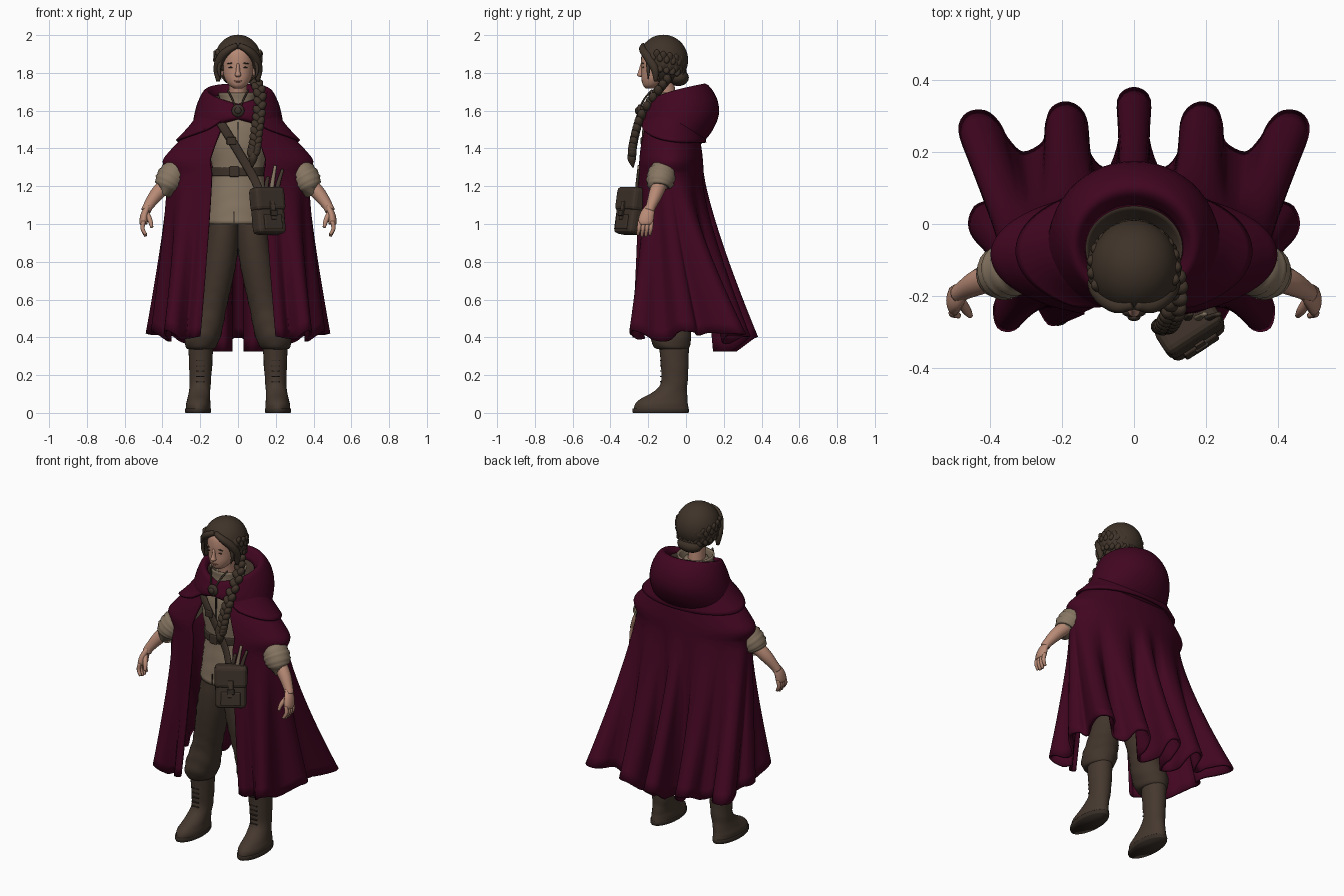
import bpy, bmesh
from math import sin, cos, pi, radians, copysign
from mathutils import Vector, Matrix

cube = bpy.data.objects.get("Cube")
if cube:
    bpy.data.objects.remove(cube, do_unlink=True)


def material(name, *rgb):
    m = bpy.data.materials.new(name)
    m.use_nodes = True
    m.diffuse_color = (*rgb, 1)
    node = next(n for n in m.node_tree.nodes if n.type == 'BSDF_PRINCIPLED')
    node.inputs["Base Color"].default_value = (*rgb, 1)
    node.inputs["Roughness"].default_value = .9
    return m


WINE = material("wine_cloth", .053, .0018, .0145)
LINEN = material("tan_linen", .24, .18, .122)
TROUSER = material("brown_trousers", .054, .036, .025)
BOOT = material("boot_leather", .06, .04, .028)
SOLE = material("dark_sole", .037, .026, .019)
LEATHER = material("bag_leather", .046, .031, .022)
HAIR = material("dark_brown_hair", .049, .033, .022)
SKIN = material("skin", .48, .255, .18)
LIPS = material("lips", .32, .14, .1)
DARK = material("eye_dark", .03, .022, .018)


def finish(name, bm, mat, thick=0, smooth=True):
    bmesh.ops.recalc_face_normals(bm, faces=bm.faces)
    for f in bm.faces:
        f.smooth = smooth
    me = bpy.data.meshes.new(name)
    bm.to_mesh(me)
    bm.free()
    me.materials.append(mat)
    ob = bpy.data.objects.new(name, me)
    bpy.context.collection.objects.link(ob)
    if thick:
        mod = ob.modifiers.new("thickness", 'SOLIDIFY')
        mod.thickness, mod.offset = thick, 0
    return ob


def spline(points, steps=4):
    """Smooth curve through points of any dimension."""
    p = [Vector(q) for q in points]
    p = [2 * p[0] - p[1]] + p + [2 * p[-1] - p[-2]]
    out = []
    for a, b, c, d in zip(p, p[1:], p[2:], p[3:]):
        for i in range(steps):
            t = i / steps
            out.append(b + (c - a) * t / 2 + (2 * a - 5 * b + 4 * c - d) * t * t / 2
                       + (3 * b - a - 3 * c + d) * t ** 3 / 2)
    return out + [p[-2]]


def loft(name, rings, mat, closed=True, caps=True, thick=0):
    bm = bmesh.new()
    rows = [[bm.verts.new(v) for v in r] for r in rings]
    n = len(rows[0])
    for a, b in zip(rows, rows[1:]):
        for i in range(n if closed else n - 1):
            j = (i + 1) % n
            bm.faces.new((a[i], a[j], b[j], b[i]))
    if caps:
        bm.faces.new(rows[0])
        bm.faces.new(rows[-1])
    return finish(name, bm, mat, thick)


def stack(name, levels, mat, s=1, n=28, wrinkle=0, caps=True, thick=0):
    """Horizontal ellipses given as x, y, z, x radius, y radius."""
    rings = []
    for x, y, z, rx, ry in (v[:] for v in spline(levels)):
        ring = []
        for k in range(n):
            a = 2 * pi * k / n
            w = 1 + wrinkle * sin(75 * z + 3 * sin(a) + 2 * cos(2 * a))
            ring.append((s * (x + rx * w * cos(a)), y + ry * w * sin(a), z))
        rings.append(ring)
    return loft(name, rings, mat, True, caps, thick)


def tube(name, path, mat, s=1, wide=1, deep=1, n=14, wrinkle=0):
    """Round or flat tube along x, y, z, radius points."""
    pts = spline([(s * q[0], *q[1:]) for q in path])
    rings = []
    for i, q in enumerate(pts):
        t = (pts[min(i + 1, len(pts) - 1)] - pts[max(i - 1, 0)]).to_3d().normalized()
        side = t.cross(Vector((0, 1, 0))).normalized()
        up = side.cross(t)
        r = q[3] * (1 + wrinkle * sin(2.4 * i))
        rings.append([q.to_3d() + side * r * wide * cos(2 * pi * k / n)
                      + up * r * deep * sin(2 * pi * k / n) for k in range(n)])
    return loft(name, rings, mat)


def balls(name, items, mat):
    """Ellipsoids given as centre, radii and turn about y."""
    bm = bmesh.new()
    for loc, size, turn in items:
        m = Matrix.Translation(loc) @ Matrix.Rotation(turn, 4, 'Y') @ Matrix.Diagonal((*size, 1))
        bmesh.ops.create_uvsphere(bm, u_segments=16, v_segments=10, radius=1, matrix=m)
    return finish(name, bm, mat)


def box(name, loc, size, mat, frame=Matrix(), bevel=.008):
    bm = bmesh.new()
    bmesh.ops.create_cube(bm, size=1, matrix=frame @ Matrix.Translation(loc) @ Matrix.Diagonal((*size, 1)))
    ob = finish(name, bm, mat, smooth=False)
    if bevel:
        mod = ob.modifiers.new("soft_edges", 'BEVEL')
        mod.width, mod.segments = bevel, 3
    return ob


# Cloak: smooth shoulder rings blending into a deeply folded hem
half = [(0, .375), (.04, .345), (.036, .24), (.07, .15), (.125, .19), (.135, .28), (.155, .32), (.19, .335),
        (.225, .32), (.24, .28), (.25, .225), (.31, .195), (.355, .235), (.38, .28), (.415, .31), (.462, .305),
        (.482, .26), (.45, .17), (.4, .075), (.44, .045), (.455, 0), (.435, -.045), (.375, -.09), (.36, -.16),
        (.385, -.23), (.375, -.285), (.335, -.29), (.3, -.25), (.27, -.225), (.235, -.275), (.2, -.27)]
hem = spline([(-x, y) for x, y in half[:0:-1]] + half)
N = len(hem) - 1
across = [copysign(abs(2 * i / N - 1) ** 1.15, i - N / 2) for i in range(N + 1)]
cloak = [[(rx * sin(u * 2.76), -.085 + ry * cos(u * 2.76), z) for u in across]
         for z, rx, ry in spline([(1.6, .14, .1), (1.52, .22, .13), (1.44, .302, .153),
                                  (1.38, .358, .163), (1.33, .392, .168), (1.27, .368, .172)])]
shoulder = cloak[-1]
for step in range(1, 17):
    t = step / 16
    row = []
    for u, top, h in zip(across, shoulder, hem):
        reach = (h - Vector((0, -.08))).length - .35
        low = .325 + .08 * u * u + .75 * min(max(0, reach), .1)
        row.append(Vector(top).lerp((*h, low), t ** 1.25))
        row[-1].z = top[2] + (low - top[2]) * t
    cloak.append(row)
loft("cloak", cloak, WINE, False, False, .014)

# Shoulder cape, parting below the clasp
rows = []
for k, (z, rx, ry, end) in enumerate(spline([(1.63, .14, .1, 3), (1.58, .2, .135, 2.95),
                                             (1.5, .262, .16, 2.8), (1.43, .325, .176, 2.62)])):
    rows.append([(rx * sin(u * end), -.075 + ry * cos(u * end), z + .006 * k * u ** 4) for u in across[::4]])
loft("shoulder_cape", rows, WINE, False, False, .014)

# Lowered hood: half width, front y, back y, front z, back z
rows = []
for w, front, back, zf, zb in spline([(.1, -.17, 0, 1.6, 1.6), (.14, -.19, .055, 1.63, 1.68),
                                      (.17, -.21, .1, 1.62, 1.738), (.205, -.225, .155, 1.6, 1.67),
                                      (.225, -.238, .168, 1.58, 1.58), (.235, -.238, .13, 1.565, 1.49),
                                      (.24, -.22, .07, 1.56, 1.42)]):
    ring = []
    for k in range(48):
        a = 2 * pi * k / 48
        blend = ((1 + cos(a)) / 2) ** .5
        ring.append((w * sin(a), (front + back) / 2 + (back - front) / 2 * cos(a), zf + (zb - zf) * blend))
    rows.append(ring)
loft("hood", rows[4:], WINE, True, False, .012)
loft("hood_lining", rows[:5], TROUSER, True, False, .012)
balls("cloak_clasp", [((0, -.245, 1.6), (.034, .016, .034), 0), ((0, -.26, 1.6), (.018, .01, .018), 0)], LEATHER)
for s in (-1, 1):
    tube("neck_cord", [(.005, -.25, 1.6, .005), (.03, -.222, 1.66, .005), (.055, -.18, 1.71, .005)], LEATHER, s)

# Tunic, collar and belt
stack("tunic", [(0, -.1, 1.0, .168, .126), (0, -.1, 1.08, .158, .12), (0, -.1, 1.17, .148, .111),
                (0, -.1, 1.28, .136, .102), (0, -.1, 1.4, .155, .115), (0, -.1, 1.5, .165, .11),
                (0, -.1, 1.6, .11, .09), (0, -.1, 1.67, .065, .07)], LINEN, wrinkle=.008)
stack("collar", [(0, -.11, 1.58, .08, .09), (0, -.1, 1.65, .09, .092), (0, -.095, 1.695, .102, .1)],
      LINEN, caps=False, thick=.01)
stack("belt", [(0, -.1, 1.255, .145, .11), (0, -.1, 1.275, .144, .111), (0, -.1, 1.3, .145, .111)], LEATHER)
box("belt_buckle", (-.02, -.212, 1.277), (.05, .012, .055), LEATHER)
box("tunic_slit", (-.02, -.223, 1.035), (.005, .008, .06), DARK, bevel=0)
box("tunic_placket", (0, -.214, 1.47), (.006, .008, .14), DARK, bevel=0)
tube("shoulder_strap", [(-.12, -.19, 1.58, .023), (-.07, -.222, 1.5, .023), (.01, -.226, 1.37, .023),
                        (.08, -.235, 1.25, .023), (.12, -.26, 1.16, .021)], LEATHER, deep=.4)
box("strap_buckle", (-.035, -.234, 1.44), (.05, .012, .04), LEATHER)

# Satchel on the left hip and the things it holds
F = (Matrix.Translation((.16, -.298, 1.07)) @ Matrix.Rotation(radians(33), 4, 'Z')
     @ Matrix.Rotation(radians(-9), 4, 'X'))
box("satchel", (0, .005, -.015), (.175, .085, .22), LEATHER, F, .025)
box("satchel_flap", (0, 0, .06), (.185, .09, .13), LEATHER, F, .024)
box("satchel_pocket", (0, -.04, -.065), (.11, .014, .08), LEATHER, F)
box("satchel_tab", (0, -.047, -.005), (.03, .01, .1), BOOT, F, .003)
box("satchel_clasp", (0, -.053, -.02), (.042, .01, .03), SOLE, F, .003)
for i, (dx, top) in enumerate([(-.005, 1.25), (.025, 1.31), (.055, 1.29)]):
    tube("satchel_tool", [(.15 + dx, -.265, 1.12, .012), (.155 + dx, -.26, 1.2, .012),
                          (.165 + dx * 1.3, -.25, top, .008)], (LEATHER, LINEN, BOOT)[i], deep=.7)

# Head, face and neck
stack("neck", [(0, -.1, 1.58, .055, .055), (0, -.105, 1.68, .047, .05), (0, -.12, 1.78, .05, .055)], SKIN)
stack("head", [(0, -.188, 1.718, .022, .025), (0, -.178, 1.735, .047, .05), (0, -.157, 1.77, .071, .079),
               (0, -.146, 1.82, .082, .09), (0, -.142, 1.87, .086, .096), (0, -.135, 1.92, .083, .093),
               (0, -.13, 1.97, .045, .055)], SKIN)
stack("nose", [(0, -.232, 1.778, .008, .012), (0, -.24, 1.787, .017, .02), (0, -.236, 1.81, .011, .016),
               (0, -.23, 1.85, .008, .01)], SKIN, n=14)
balls("lips", [((0, -.229, 1.757), (.023, .007, .005), 0), ((0, -.226, 1.749), (.018, .008, .005), 0)], LIPS)
for s in (-1, 1):
    balls("eye", [((s * .036, -.227, 1.829), (.015, .004, .004), 0)], DARK)
    balls("eyebrow", [((s * .037, -.228, 1.851), (.021, .005, .003), s * .1)], HAIR)
    balls("ear", [((s * .084, -.145, 1.815), (.014, .022, .032), 0)], SKIN)

# Hair cap opened around the face
bm = bmesh.new()
bmesh.ops.create_uvsphere(bm, u_segments=48, v_segments=32, radius=1,
                          matrix=Matrix.Translation((0, -.12, 1.868)) @ Matrix.Diagonal((.12, .127, .13, 1)))
face = [f for f in bm.faces if (c := f.calc_center_median()).y < -.145
        and c.z < 1.93 - 5 * c.x ** 2 and abs(c.x) < .1]
bmesh.ops.delete(bm, geom=face, context='FACES')
finish("hair_cap", bm, HAIR, .008)
for s in (-1, 1):
    tube("side_hair", [(.004, -.225, 1.945, .014), (.05, -.228, 1.922, .02), (.09, -.198, 1.88, .024),
                       (.108, -.165, 1.82, .022), (.105, -.16, 1.755, .01)], HAIR, s)
    tube("loose_lock", [(.085, -.205, 1.88, .007), (.102, -.2, 1.82, .01), (.09, -.2, 1.765, .002)], HAIR, s)

# Crown braids round the back of the head, and the long braid
crown = []
for k in range(27):
    a = radians(-117 + 9 * k)
    for drop, grow in ((0, 1), (.055, .93)):
        crown.append(((.11 * grow * sin(a), -.12 + .11 * grow * cos(a), 1.885 - drop - .025 * cos(a)),
                      (.017, .02, .034), .5 if k % 2 else -.5))
crown += [((0, -.04, 1.775), (.08, .055, .045), 0)]
balls("crown_braids", crown, HAIR)
plait = spline([(.085, -.1, 1.765), (.115, -.16, 1.69), (.112, -.235, 1.58), (.1, -.265, 1.49),
                (.09, -.282, 1.41), (.082, -.285, 1.37)], 5)
balls("long_braid", [(p + Vector(((-1) ** i * .011, 0, 0)), (.021, .023, .03), (-1) ** i * .6)
                     for i, p in enumerate(plait)], HAIR)
tube("braid_tail", [(.082, -.285, 1.38, .02), (.079, -.287, 1.345, .023), (.075, -.28, 1.3, .004)], HAIR)

for s in (-1, 1):
    # Sleeves with rolled cuffs
    tube("sleeve", [(.14, -.08, 1.5, .05), (.23, -.09, 1.38, .055), (.33, -.115, 1.27, .062)], LINEN, s)
    tube("rolled_cuff", [(.295, -.118, 1.32, .045), (.325, -.122, 1.288, .066), (.352, -.13, 1.25, .076),
                         (.374, -.14, 1.212, .07), (.384, -.143, 1.19, .052), (.376, -.14, 1.21, .038)],
         LINEN, s, wrinkle=.05, n=20)

    # Forearms and hands
    tube("forearm", [(.365, -.135, 1.225, .042), (.43, -.16, 1.158, .037), (.475, -.185, 1.095, .027),
                     (.487, -.194, 1.07, .026)], SKIN, s)
    tube("palm", [(.475, -.185, 1.095, .024), (.493, -.203, 1.055, .037), (.5, -.213, 1.015, .041),
                  (.5, -.214, .998, .035)], SKIN, s, wide=.55)
    for k in range(4):
        y = -.182 - .021 * k
        low = .943 - .008 * (k in (1, 2))
        tube("finger", [(.5, y, 1.015, .011), (.505, y - .004, .975, .011), (.488, y - .01, low, .008)],
             SKIN, s, n=10)
    tube("thumb", [(.486, -.21, 1.06, .015), (.466, -.24, 1.02, .013), (.456, -.255, .982, .008)], SKIN, s, n=10)

    # Trousers gathered over the boots
    stack("trouser_leg", [(.072, -.1, 1.06, .07, .09), (.078, -.1, .95, .084, .105), (.098, -.1, .8, .09, .103),
                          (.125, -.095, .65, .086, .093), (.148, -.09, .55, .086, .09),
                          (.172, -.085, .46, .094, .103), (.19, -.08, .39, .093, .108),
                          (.197, -.075, .345, .078, .09), (.2, -.07, .335, .05, .06)], TROUSER, s, wrinkle=.022)

    # Boots
    stack("boot", [(.21, -.132, .015, .066, .145), (.21, -.13, .045, .066, .142), (.208, -.118, .072, .06, .125),
                   (.204, -.085, .11, .057, .09), (.2, -.062, .16, .056, .07), (.198, -.06, .25, .061, .073),
                   (.197, -.064, .37, .066, .08)], BOOT, s, wrinkle=.014)
    stack("boot_sole", [(.212, -.134, 0, .067, .147), (.212, -.134, .012, .07, .15), (.212, -.134, .024, .068, .148)],
          SOLE, s)
    for k in range(5):
        box("boot_lace", (s * .2, -.133, .165 + .028 * k), (.045, .008, .006), SOLE, bevel=0)
